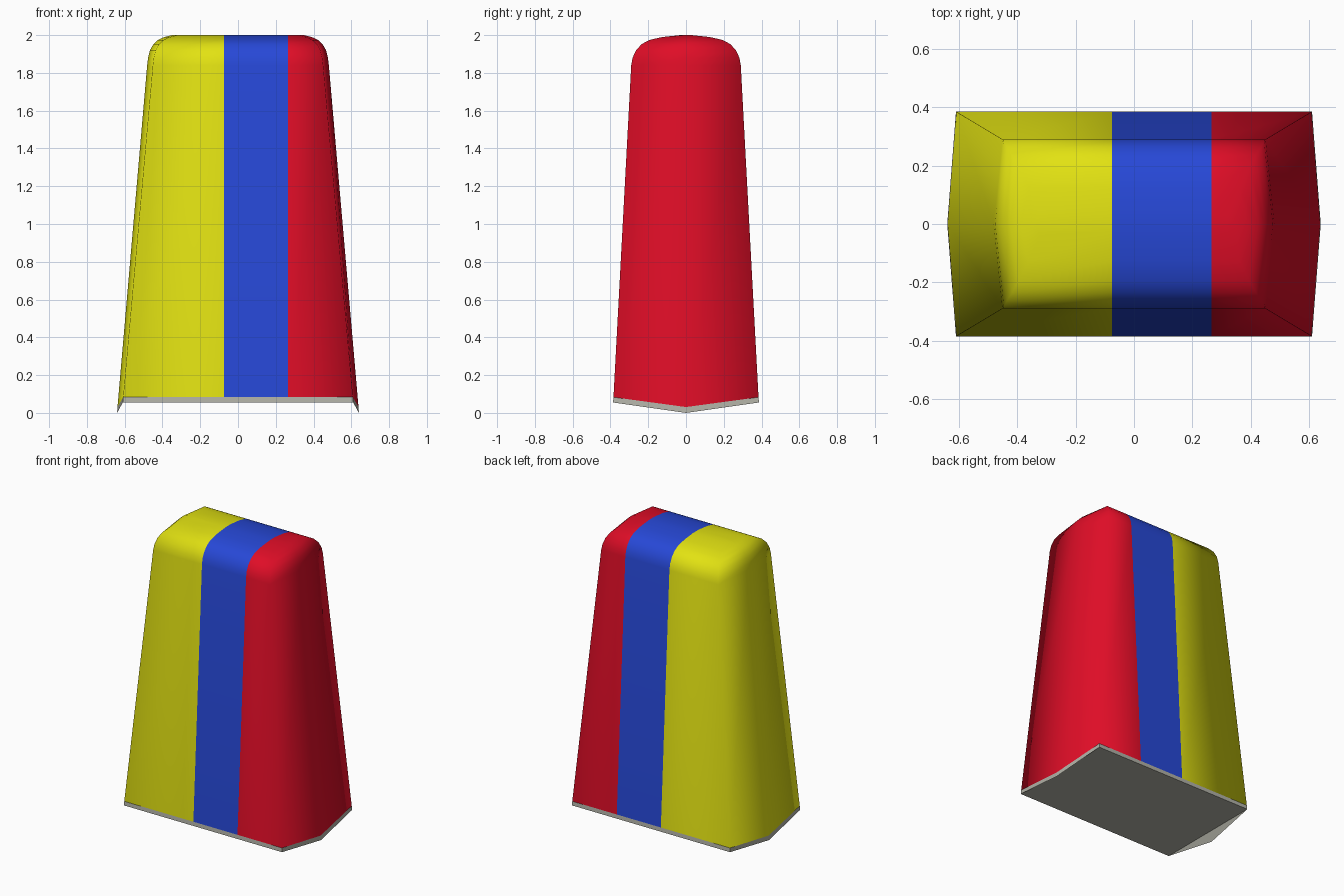
import bpy, bmesh

if "Cube" in bpy.data.objects:
    bpy.data.objects.remove(bpy.data.objects["Cube"])

def material(name, rgb):
    m = bpy.data.materials.new(name)
    m.diffuse_color = (*rgb, 1)
    m.use_nodes = True
    m.node_tree.nodes["Principled BSDF"].inputs["Base Color"].default_value = m.diffuse_color
    return m

yellow = material("yellow", (0.76, 0.76, 0.006))
blue = material("blue", (0.02, 0.065, 0.68))
red = material("red", (0.74, 0.004, 0.02))
grey = material("warm grey", (0.45, 0.45, 0.39))

def hex_ring(bm, xm, hy, z, dip=0.0, point=0.03):
    """Six-sided ring with pointed ends; the end points dip downward."""
    c = xm - point
    pts = [(-c, -hy, z), (c, -hy, z), (xm, 0, z - dip),
           (c, hy, z), (-c, hy, z), (-xm, 0, z - dip)]
    return [bm.verts.new(p) for p in pts]

def bridge(bm, a, b):
    for i in range(6):
        j = (i + 1) % 6
        bm.faces.new((a[i], a[j], b[j], b[i]))

def make_object(name, bm, mats):
    bmesh.ops.recalc_face_normals(bm, faces=bm.faces)
    me = bpy.data.meshes.new(name)
    bm.to_mesh(me)
    bm.free()
    for m in mats:
        me.materials.append(m)
    ob = bpy.data.objects.new(name, me)
    bpy.context.collection.objects.link(ob)
    return ob

# Tapered body with rounded top
bm = bmesh.new()
profile = [(0.638, 0.384, 0.083, 0.052), (0.481, 0.290, 1.84, 0.0),
           (0.476, 0.283, 1.88, 0), (0.466, 0.264, 1.92, 0),
           (0.448, 0.235, 1.952, 0), (0.425, 0.195, 1.974, 0),
           (0.39, 0.125, 1.99, 0), (0.35, 0.03, 2.0, 0)]
rings = [hex_ring(bm, *p) for p in profile]
for a, b in zip(rings, rings[1:]):
    bridge(bm, a, b)
bm.faces.new(rings[-1])
bmesh.ops.recalc_face_normals(bm, faces=bm.faces)

# Colour bands cut across the width
for x in (-0.075, 0.265):
    bmesh.ops.bisect_plane(bm, geom=bm.verts[:] + bm.edges[:] + bm.faces[:],
                           plane_co=(x, 0, 0), plane_no=(1, 0, 0))
for f in bm.faces:
    x = f.calc_center_median().x
    f.material_index = 0 if x < -0.075 else (1 if x < 0.265 else 2)
    f.smooth = True
if sum(f.normal.z for f in bm.faces) < 0:
    bmesh.ops.reverse_faces(bm, faces=bm.faces)
make_object("striped_body", bm, [yellow, blue, red])

# Grey base rim and folded underside
bm = bmesh.new()
low = hex_ring(bm, 0.64, 0.386, 0.055, 0.055)
high = hex_ring(bm, 0.638, 0.384, 0.083, 0.052)
bridge(bm, low, high)
bm.faces.new((low[0], low[1], low[3], low[4]))
bm.faces.new((low[1], low[2], low[3]))
bm.faces.new((low[4], low[5], low[0]))
make_object("base_rim", bm, [grey])
